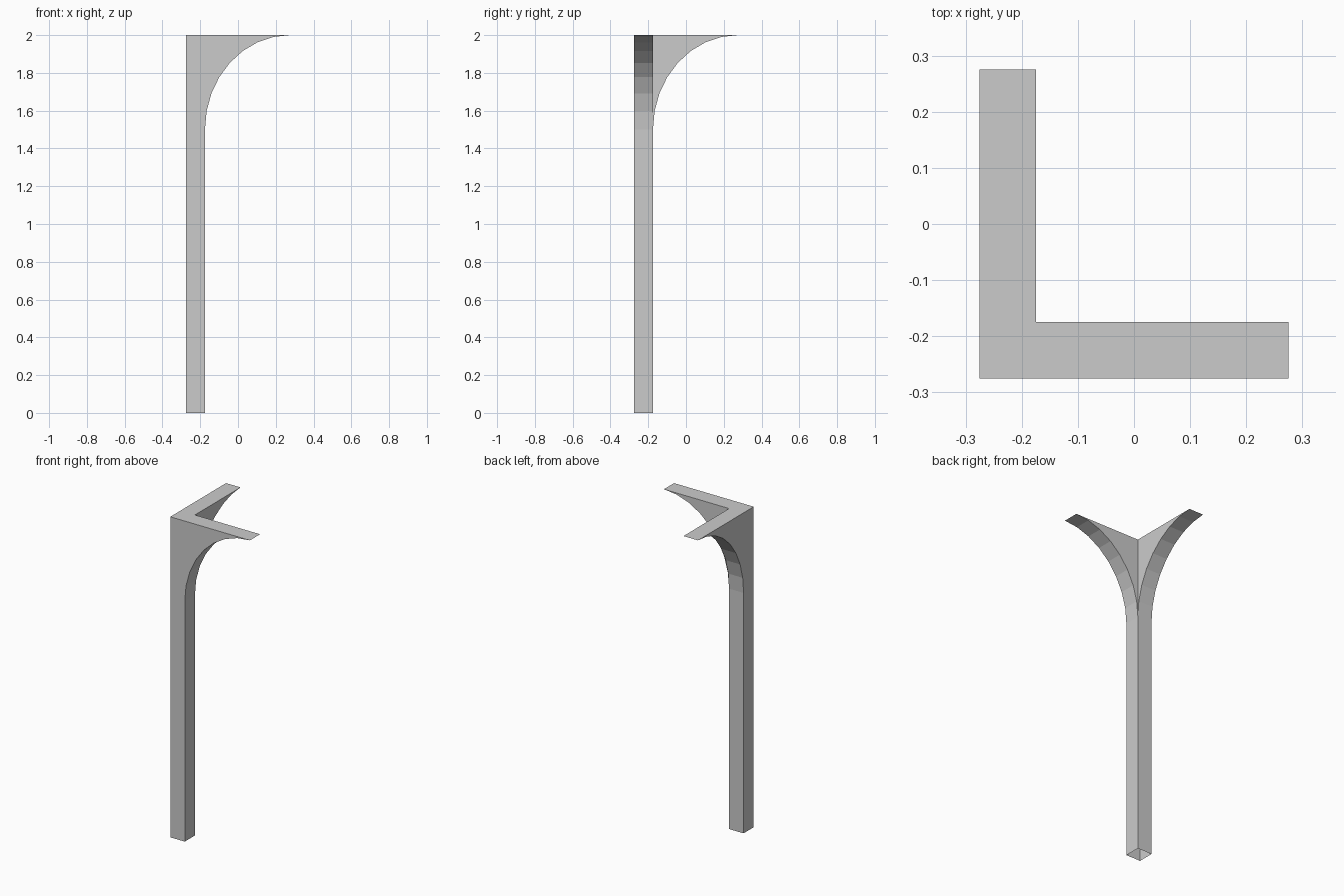
import bpy, bmesh
from math import sin, cos, pi

cube = bpy.data.objects.get("Cube")
if cube:
    bpy.data.objects.remove(cube, do_unlink=True)

OUT, IN, END = -0.275, -0.175, 0.275   # outer face, inner face, arm tip
SPRING, TOP, STEPS = 1.5, 2.0, 8       # start of the curve, top, curve segments

mat = bpy.data.materials.new("light grey")
mat.use_nodes = True
grey = (0.6, 0.6, 0.6, 1)
mat.diffuse_color = grey
mat.node_tree.nodes["Principled BSDF"].inputs["Base Color"].default_value = grey

# Curved underside of a bracket arm, from the post to the tip
arc = [(END - (END - IN) * cos(i * pi / 2 / STEPS),
        SPRING + (TOP - SPRING) * sin(i * pi / 2 / STEPS)) for i in range(STEPS + 1)]

bm = bmesh.new()


def half(swap):
    """One half of the post with its arm; swap mirrors it over the diagonal."""
    def face(points):
        if swap:
            points = [(y, x, z) for x, y, z in reversed(points)]
        bm.faces.new([bm.verts.new(p) for p in points])

    # Outer side: post and arm in one flat panel
    face([(OUT, OUT, 0), (IN, OUT, 0)] + [(x, OUT, z) for x, z in arc] + [(OUT, OUT, TOP)])
    # Inner side of the arm
    face([(IN, IN, TOP)] + [(x, IN, z) for x, z in reversed(arc)])
    # Inner side of the post and curved underside
    strip = [(IN, 0)] + arc
    for (x0, z0), (x1, z1) in zip(strip, strip[1:]):
        face([(x0, OUT, z0), (x0, IN, z0), (x1, IN, z1), (x1, OUT, z1)])
    # Top, mitred at the corner
    face([(OUT, OUT, TOP), (END, OUT, TOP), (END, IN, TOP), (IN, IN, TOP)])


half(False)
half(True)
bmesh.ops.remove_doubles(bm, verts=bm.verts, dist=0.0001)

mesh = bpy.data.meshes.new("corner_post")
bm.to_mesh(mesh)
bm.free()
mesh.materials.append(mat)
post = bpy.data.objects.new("corner_post", mesh)
bpy.context.collection.objects.link(post)
